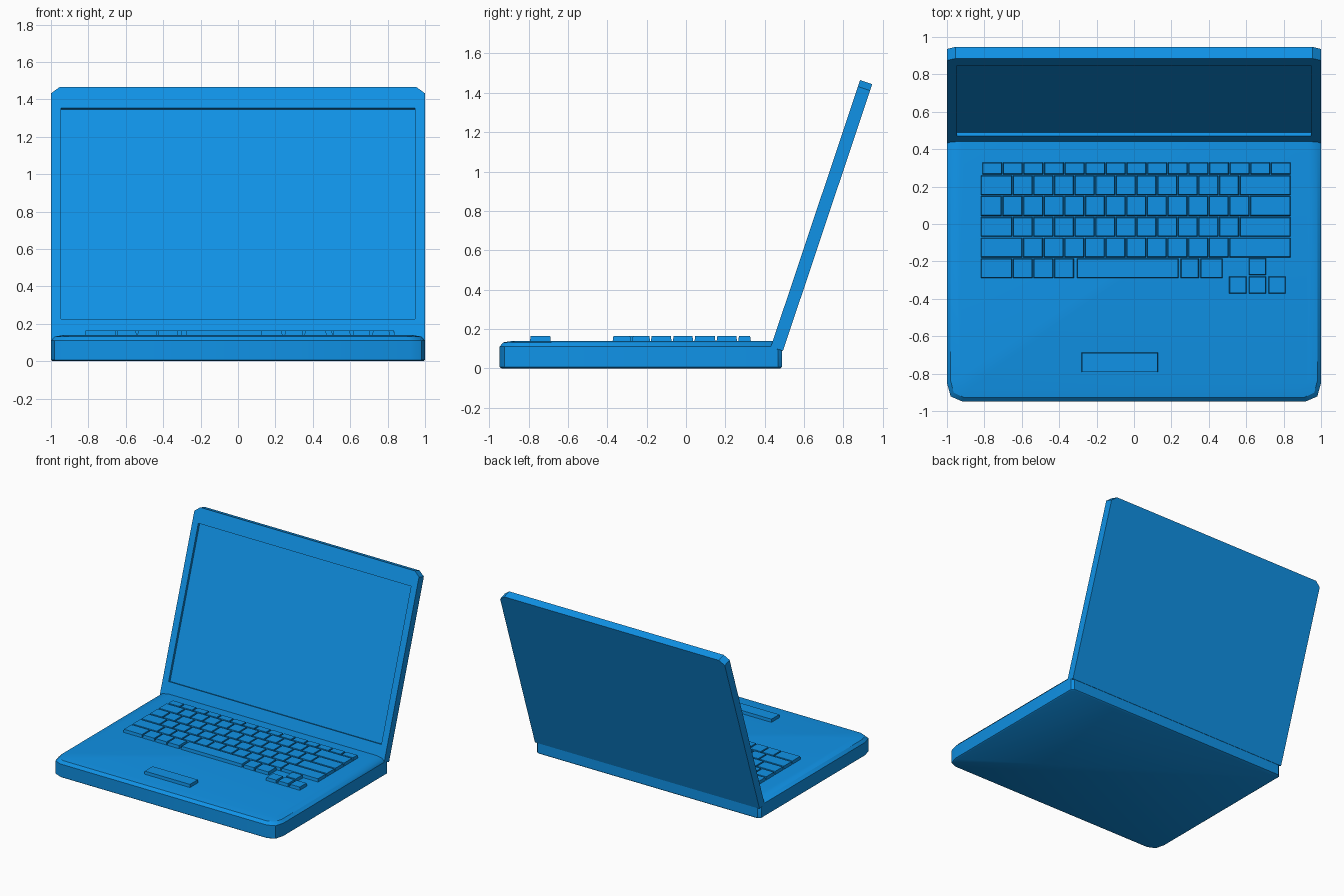
import bpy, bmesh, math
from mathutils import Vector

if "Cube" in bpy.data.objects:
    bpy.data.objects.remove(bpy.data.objects["Cube"])

blue = bpy.data.materials.new("blue_plastic")
blue.diffuse_color = (0.005, 0.29, 0.8, 1)
blue.use_nodes = True
blue.node_tree.nodes["Principled BSDF"].inputs["Base Color"].default_value = blue.diffuse_color


def finish(name, bm):
    bmesh.ops.recalc_face_normals(bm, faces=bm.faces)
    mesh = bpy.data.meshes.new(name)
    bm.to_mesh(mesh)
    bm.free()
    mesh.materials.append(blue)
    ob = bpy.data.objects.new(name, mesh)
    bpy.context.collection.objects.link(ob)
    return ob


def loft(bm, loops):
    """Closed stack of equal-length loops, capped at both ends."""
    rings = [[bm.verts.new(p) for p in loop] for loop in loops]
    for a, b in zip(rings, rings[1:]):
        for i in range(len(a)):
            j = (i + 1) % len(a)
            bm.faces.new((a[i], a[j], b[j], b[i]))
    bm.faces.new(rings[0][::-1])
    bm.faces.new(rings[-1])


# Base: chamfered outline stacked with a softened top rim
def base_loop(z, inset, rear):
    half = [(0.92 - inset * 0.6, -0.948 + inset),
            (0.98 - inset * 0.8, -0.922 + inset),
            (1 - inset, -0.85 + inset * 0.5),
            (1 - inset, rear - 0.02), (0.98 - inset, rear)]
    return [(x, y, z) for x, y in half] + [(-x, y, z) for x, y in reversed(half)]


bm = bmesh.new()
loft(bm, [base_loop(0.0, 0.01, 0.48), base_loop(0.007, 0.0, 0.488),
          base_loop(0.09, 0.0, 0.488), base_loop(0.11, 0.0, 0.47),
          base_loop(0.132, 0.02, 0.455), base_loop(0.14, 0.07, 0.45)])
base = finish("base", bm)
bpy.context.view_layer.objects.active = base
base.select_set(True)
bpy.ops.object.shade_smooth_by_angle(angle=math.radians(35))

# Lid: tilted slab with clipped top corners and a recessed screen
tilt = math.atan2(0.454, 1.356)
up = Vector((0, math.sin(tilt), math.cos(tilt)))
back = Vector((0, math.cos(tilt), -math.sin(tilt)))
hinge = Vector((0, 0.431, 0.109))


def lid_point(x, u, depth):
    return hinge + Vector((x, 0, 0)) + up * u + back * depth


outer = [(-1, 0), (1, 0), (1, 1.395), (0.955, 1.43), (-0.955, 1.43), (-1, 1.395)]
inner = [(-0.947, 0.122), (0.947, 0.122), (0.947, 1.312), (-0.947, 1.312)]
bm = bmesh.new()
front_ring, back_ring = [[bm.verts.new(lid_point(x, u, d)) for x, u in outer]
                         for d in (0, 0.065)]
rim, screen = [[bm.verts.new(lid_point(x, u, d)) for x, u in inner]
               for d in (0, 0.02)]
for ring_a, ring_b in ((front_ring, back_ring), (rim, screen)):
    n = len(ring_a)
    for i in range(n):
        j = (i + 1) % n
        bm.faces.new((ring_a[i], ring_a[j], ring_b[j], ring_b[i]))
bm.faces.new(back_ring)
bm.faces.new(screen)
corner = (0, 1, 2, 2, 3, 3)  # screen corner belonging to each outer corner
for i in range(6):
    j = (i + 1) % 6
    p, q, a, b = front_ring[i], front_ring[j], rim[corner[i]], rim[corner[j]]
    bm.faces.new((p, q, a) if a is b else (p, q, b, a))
finish("lid", bm)


# Keys: slightly tapered blocks
def add_key(bm, x0, x1, y0, y1, taper=0.004):
    def rect(z, t):
        return [(x0 + t, y0 + t, z), (x1 - t, y0 + t, z),
                (x1 - t, y1 - t, z), (x0 + t, y1 - t, z)]
    loft(bm, [rect(0.135, 0), rect(0.164, taper)])


GAP, PITCH, LEFT, RIGHT = 0.004, 0.1103, -0.82, 0.842


def key_row(bm, y0, y1, first, count, last=None):
    """One wide first key, evenly pitched keys, then one key up to last."""
    edges = [LEFT, first] + [first + PITCH * (k + 1) for k in range(count)]
    if last:
        edges.append(last)
    for a, b in zip(edges, edges[1:]):
        add_key(bm, a, b - GAP, y0, y1)


bm = bmesh.new()
for k in range(15):
    x = -0.812 + k * PITCH
    add_key(bm, x, x + PITCH - GAP, 0.265, 0.33)
key_row(bm, 0.155, 0.26, -0.648, 11, RIGHT)
key_row(bm, 0.043, 0.15, -0.703, 12, RIGHT)
key_row(bm, -0.067, 0.037, -0.648, 11, RIGHT)
key_row(bm, -0.179, -0.073, -0.593, 10, RIGHT)
key_row(bm, -0.29, -0.184, -0.648, 3)
for x0, x1 in ((-0.306, 0.238), (0.249, 0.347), (0.355, 0.474)):
    add_key(bm, x0, x1, -0.29, -0.184)
finish("keyboard", bm)

# Arrow keys
bm = bmesh.new()
add_key(bm, 0.613, 0.707, -0.274, -0.182)
for x in (0.508, 0.613, 0.718):
    add_key(bm, x, x + 0.094, -0.373, -0.28)
finish("arrow_keys", bm)

# Touch bar near the front edge
bm = bmesh.new()
add_key(bm, -0.28, 0.128, -0.793, -0.687, 0.003)
finish("touch_button", bm)
